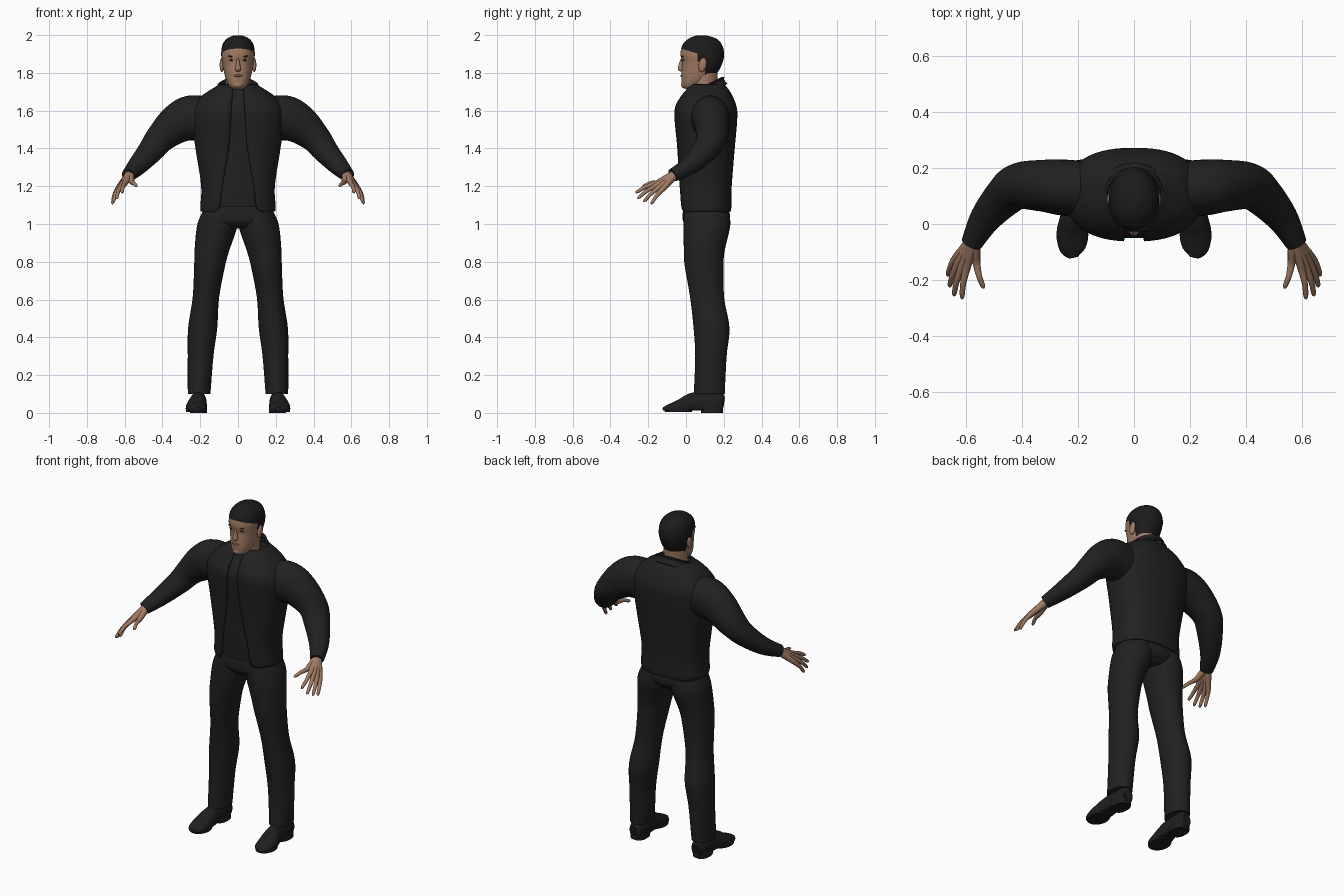
import bpy
import bmesh
from math import sin, cos, asin, pi
from mathutils import Vector, Matrix

cube = bpy.data.objects.get("Cube")
if cube:
    bpy.data.objects.remove(cube)

parts = []


def material(name, red, green, blue):
    mat = bpy.data.materials.new(name)
    mat.use_nodes = True
    color = (red, green, blue, 1)
    mat.diffuse_color = color
    shader = mat.node_tree.nodes["Principled BSDF"]
    shader.inputs["Base Color"].default_value = color
    shader.inputs["Roughness"].default_value = .8
    return mat


skin = material("skin", .36, .2, .125)
lip_tone = material("lips", .24, .115, .08)
hair = material("hair", .012, .011, .011)
cloth = material("black_cloth", .015, .015, .016)
leather = material("black_leather", .013, .013, .013)
dark = material("brow_and_eye", .03, .02, .015)


def finish(name, bm, mat, mirrored):
    """Turn a bmesh into a named object, mirrored across x when asked."""
    bmesh.ops.recalc_face_normals(bm, faces=bm.faces[:])
    mesh = bpy.data.meshes.new(name)
    bm.to_mesh(mesh)
    bm.free()
    mesh.materials.append(mat)
    obj = bpy.data.objects.new(name, mesh)
    bpy.context.collection.objects.link(obj)
    if mirrored:
        obj.modifiers.new("mirror", 'MIRROR').use_mirror_merge = False
    parts.append(obj)
    return obj


def smooth_stations(stations, steps):
    """Catmull-Rom interpolation through the cross-section stations."""
    pts = [Vector(s) for s in stations]
    pts = [pts[0]] + pts + [pts[-1]]
    result = []
    for p, q, r, s in zip(pts, pts[1:], pts[2:], pts[3:]):
        for i in range(steps):
            t = i / steps
            result.append((q * 2 + (r - p) * t + (p * 2 - q * 5 + r * 4 - s) * t ** 2
                           + (q * 3 - p - r * 3 + s) * t ** 3) / 2)
    return result + [pts[-1]]


def loft(name, stations, mat, upright=True, power=2, sides=32, steps=5,
         mirrored=False, lean=0, floor=None):
    """Skin ovals (x, y, z, half width, half depth, optional front gap)."""
    rows = smooth_stations(stations, steps)
    is_open = len(stations[0]) > 5
    bm = bmesh.new()
    grid = []
    for i, row in enumerate(rows):
        center = Vector(row[:3])
        across, deep = Vector((1, 0, 0)), Vector((0, 1, 0))
        if not upright:
            ahead = Vector(rows[min(i + 1, len(rows) - 1)][:3])
            tangent = (ahead - Vector(rows[max(i - 1, 0)][:3])).normalized()
            across = tangent.cross(Vector((0, 0, 1))).normalized()
            deep = across.cross(tangent)
        a, b = row[3], row[4]
        start = asin(min(1, row[5] / a) ** (power / 2)) if is_open else 0
        count = sides + 1 if is_open else sides
        ring = []
        for k in range(count):
            angle = start + (2 * pi - 2 * start) * k / sides
            u, v = sin(angle), -cos(angle)
            u = abs(u) ** (2 / power) * (1 if u > 0 else -1)
            v = abs(v) ** (2 / power) * (1 if v > 0 else -1)
            co = center + across * u * a + deep * v * b
            co.z += lean * (co.y - center.y)
            if floor is not None:
                co.z = max(co.z, floor)
            ring.append(bm.verts.new(co))
        grid.append(ring)
    for low, high in zip(grid, grid[1:]):
        for k in range(sides):
            j = k + 1 if is_open else (k + 1) % sides
            bm.faces.new((low[k], low[j], high[j], high[k]))
    if not is_open:
        bm.faces.new(grid[0])
        bm.faces.new(grid[-1])
    return finish(name, bm, mat, mirrored)


def ellipsoid(name, center, size, mat, mirrored=False, tilt=0, axis='Y'):
    bm = bmesh.new()
    matrix = (Matrix.Translation(center) @ Matrix.Rotation(tilt, 4, axis)
              @ Matrix.Diagonal((*size, 1)))
    bmesh.ops.create_uvsphere(bm, u_segments=20, v_segments=12, radius=1, matrix=matrix)
    return finish(name, bm, mat, mirrored)


def thicken(obj, amount):
    solid = obj.modifiers.new("thickness", 'SOLIDIFY')
    solid.thickness = amount
    solid.offset = -1


# Open jacket over a closed shirt
jacket_shape = [
    (0, .102, 1.065, .195, .135, .13), (0, .102, 1.09, .2, .138, .1),
    (0, .1, 1.2, .195, .142, .085), (0, .105, 1.4, .225, .153, .05),
    (0, .105, 1.55, .245, .166, .038), (0, .105, 1.62, .235, .163, .035),
    (0, .11, 1.68, .19, .135, .03), (0, .115, 1.72, .13, .105, .03),
    (0, .115, 1.74, .1, .085, .03)]
thicken(loft("jacket", jacket_shape, cloth, power=2.4, sides=56), .011)
loft("shirt", [(x, y, z, a - .012, b - .012) for x, y, z, a, b, gap in jacket_shape[1:-1]],
     cloth, power=2.4, sides=48)
collar = loft("collar", [(0, .1, 1.68, .115, .11, .035), (0, .09, 1.71, .098, .1, .035),
                         (0, .088, 1.728, .1, .103, .045)], cloth, sides=40, lean=.5)
thicken(collar, .012)

# Sleeves
loft("sleeves", [(.14, .12, 1.56, .1, .11), (.25, .13, 1.56, .1, .12),
                 (.33, .137, 1.525, .092, .104), (.41, .135, 1.455, .083, .08),
                 (.46, .1, 1.39, .073, .066), (.53, .02, 1.31, .056, .05),
                 (.58, -.07, 1.258, .038, .035)],
     cloth, upright=False, mirrored=True)

# Trousers
loft("trouser_seat", [(0, .105, 1.12, .17, .115), (0, .107, 1.05, .19, .125),
                      (0, .107, 1.01, .17, .12), (0, .107, .975, .09, .085)],
     cloth, power=2.4)
loft("trouser_legs", [(.1, .11, 1.06, .09, .118), (.11, .11, .99, .107, .124),
                      (.138, .097, .86, .092, .108), (.15, .096, .78, .082, .103),
                      (.17, .112, .61, .07, .09), (.187, .135, .45, .077, .095),
                      (.198, .132, .3, .068, .083), (.206, .123, .1, .06, .082)],
     cloth, mirrored=True)

# Shoes
loft("shoes", [(.208, .2, .055, .02, .025), (.208, .18, .055, .04, .055),
               (.212, .05, .05, .046, .06), (.22, -.03, .03, .056, .042),
               (.22, -.09, .022, .046, .024), (.215, -.12, .02, .016, .01)],
     leather, upright=False, mirrored=True, floor=.012)
loft("shoe_heels", [(.21, .137, 0, .045, .058), (.21, .137, .05, .046, .06)],
     leather, power=2.6, mirrored=True)
loft("shoe_soles", [(.22, -.04, .004, .055, .072), (.22, -.04, .025, .057, .076)],
     leather, mirrored=True)

# Hands: every finger runs from the wrist over its knuckle to the tip
wrist = Vector((.573, -.055, 1.265))
fingers = {
    "index": ((.598, -.16, 1.215), (.614, -.268, 1.165)),
    "middle": ((.615, -.155, 1.205), (.643, -.257, 1.135)),
    "ring": ((.629, -.142, 1.194), (.659, -.225, 1.117)),
    "little": ((.638, -.124, 1.184), (.665, -.185, 1.105)),
    "thumb": ((.562, -.14, 1.222), (.536, -.23, 1.2))}
for finger, (knuckle, tip) in fingers.items():
    knuckle, tip = Vector(knuckle), Vector(tip)
    bend = knuckle.lerp(tip, .5) + Vector((.004, 0, .006))
    path = [(wrist, .024), (wrist.lerp(knuckle, .5), .019), (knuckle, .014),
            (bend, .0105), (bend.lerp(tip, .8), .0085), (tip, .002)]
    loft(finger + "_fingers", [(*co, r, r) for co, r in path], skin,
         upright=False, sides=12, steps=4, mirrored=True)

# Head and neck
loft("neck", [(0, .1, 1.6, .075, .075), (0, .095, 1.7, .066, .07),
              (0, .1, 1.8, .066, .068)], skin)
profile = [(1.712, .005, .06, .026), (1.727, -.018, .08, .044), (1.76, -.024, .12, .061),
           (1.8, -.024, .165, .073), (1.85, -.021, .192, .083), (1.9, -.029, .202, .089),
           (1.95, -.018, .19, .082), (1.982, .015, .16, .058), (1.998, .055, .11, .022)]
head = loft("head", [(0, (front + back) / 2, z, width, (back - front) / 2)
                     for z, front, back, width in profile], skin, power=2.15, sides=48)

# Hairline: cut the head along planes, then colour the faces behind them
head.data.materials.append(hair)
bm = bmesh.new()
bm.from_mesh(head.data)
slope = Vector((0, .3, 1))
hairline = Vector((0, -.03, 1.93))
cuts = [(hairline, slope), ((0, .062, 0), (0, 1, 0)), ((0, .1, 0), (0, 1, 0)),
        ((0, 0, 1.86), (0, 0, 1)), ((0, 0, 1.785), (0, 0, 1))]
for point, normal in cuts:
    bmesh.ops.bisect_plane(bm, geom=bm.verts[:] + bm.edges[:] + bm.faces[:],
                           plane_co=point, plane_no=normal)
for face in bm.faces:
    c = face.calc_center_median()
    sideburn = c.y > .062 and c.z > 1.86
    nape = c.y > .1 and c.z > 1.785
    if (c - hairline).dot(slope) > 0 or sideburn or nape:
        face.material_index = 1
bm.to_mesh(head.data)
bm.free()

# Face
loft("nose", [(0, -.016, 1.878, .007, .01), (0, -.024, 1.85, .009, .013),
              (0, -.028, 1.82, .016, .015), (0, -.024, 1.808, .01, .008)], skin, sides=16)
ellipsoid("chin", (0, -.008, 1.738), (.026, .018, .02), skin)
ellipsoid("lips", (0, -.024, 1.785), (.025, .006, .006), lip_tone)
ellipsoid("eyes", (.033, -.014, 1.868), (.013, .006, .005), dark, True)
ellipsoid("eyebrows", (.034, -.017, 1.886), (.02, .006, .004), dark, True, -.15)
ellipsoid("ears", (.086, .088, 1.842), (.011, .021, .038), skin, True, -.2, 'X')

# Smooth shading with crisp hems
bpy.ops.object.select_all(action='DESELECT')
for obj in parts:
    obj.select_set(True)
bpy.context.view_layer.objects.active = parts[0]
bpy.ops.object.shade_smooth_by_angle(angle=.8)
